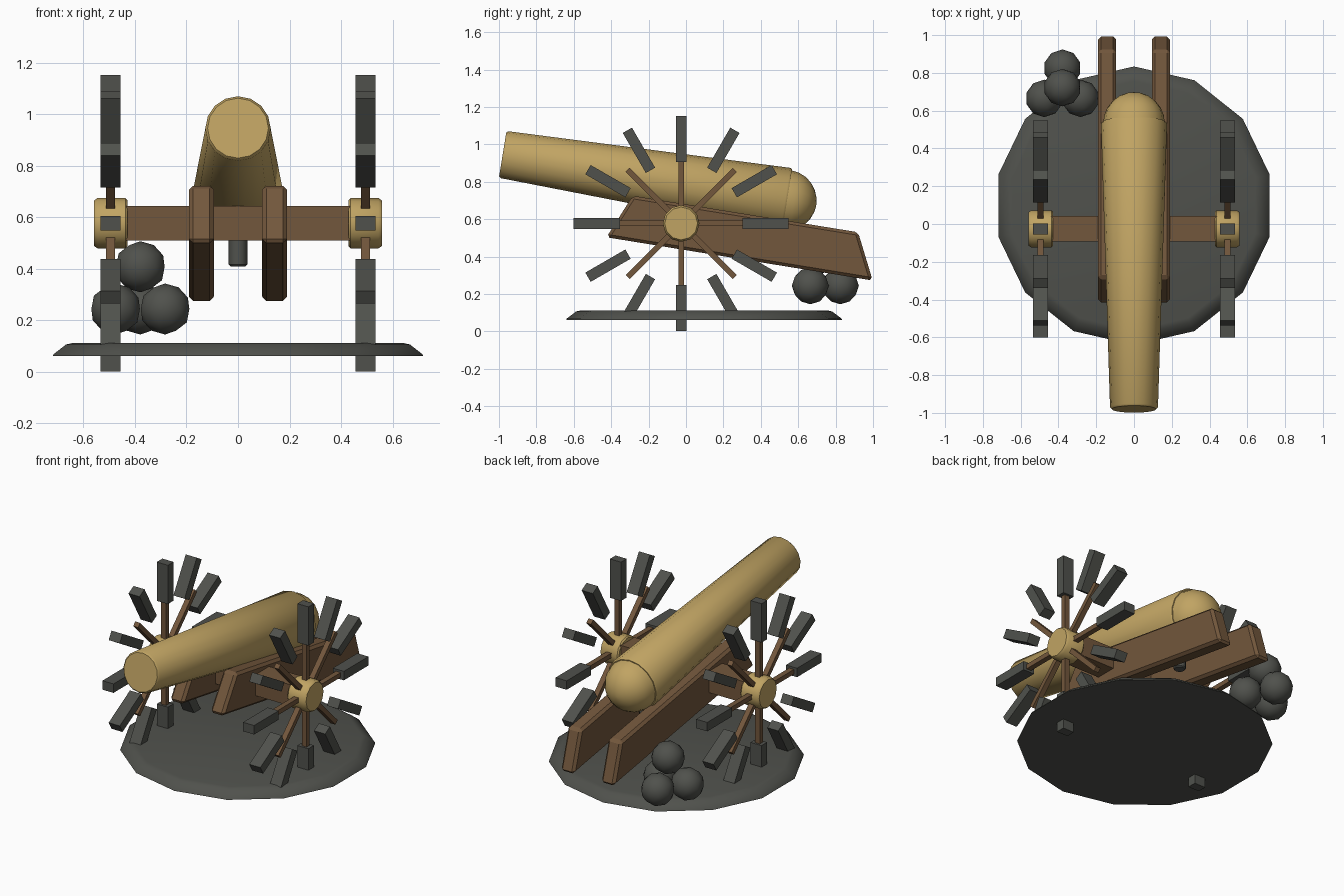
import bpy, bmesh
from math import sin, cos, pi, radians
from mathutils import Matrix, Vector

if "Cube" in bpy.data.objects:
    bpy.data.objects.remove(bpy.data.objects["Cube"], do_unlink=True)


def material(name, rgb):
    m = bpy.data.materials.new(name)
    m.use_nodes = True
    m.diffuse_color = (*rgb, 1)
    m.node_tree.nodes["Principled BSDF"].inputs["Base Color"].default_value = (*rgb, 1)
    return m


BRASS = material("brass", (0.53, 0.37, 0.125))
WOOD = material("brown_wood", (0.17, 0.095, 0.045))
IRON = material("dark_iron", (0.08, 0.083, 0.073))


def finish(bm, name, mat, smooth=None, bevel=0):
    bmesh.ops.recalc_face_normals(bm, faces=bm.faces)
    mesh = bpy.data.meshes.new(name)
    bm.to_mesh(mesh)
    bm.free()
    mesh.materials.append(mat)
    ob = bpy.data.objects.new(name, mesh)
    bpy.context.collection.objects.link(ob)
    if bevel:
        mod = ob.modifiers.new("Bevel", "BEVEL")
        mod.width = bevel
        mod.segments = 1
    if smooth:
        bpy.ops.object.select_all(action="DESELECT")
        ob.select_set(True)
        bpy.context.view_layer.objects.active = ob
        bpy.ops.object.shade_smooth_by_angle(angle=radians(smooth))
    return ob


def lathe(name, profile, sides, mat, matrix, smooth=40):
    """Turn (radius, height) pairs about local z, with closed ends."""
    bm = bmesh.new()
    rings = []
    for r, h in profile:
        rings.append([bm.verts.new((r * cos(a), r * sin(a), h))
                      for a in (pi / 2 + 2 * pi * i / sides for i in range(sides))])
    for lo, hi in zip(rings, rings[1:]):
        for i in range(sides):
            j = (i + 1) % sides
            bm.faces.new((lo[i], lo[j], hi[j], hi[i]))
    bm.faces.new(rings[0])
    bm.faces.new(rings[-1])
    bm.transform(matrix)
    return finish(bm, name, mat, smooth)


def add_box(bm, size, matrix):
    bmesh.ops.create_cube(bm, size=1, matrix=matrix @ Matrix.Diagonal((*size, 1)))


def move(x, y, z):
    return Matrix.Translation((x, y, z))


AXLE_Y, AXLE_Z = -0.026, 0.577

# Ground disc
lathe("ground_disc", [(0.737, 0.062), (0.735, 0.068), (0.685, 0.106), (0.66, 0.112)],
      14, IRON, move(0, 0.097, 0))

# Barrel with rounded breech
tilt = move(0, -0.98, 0.946) @ Matrix.Rotation(radians(-99.2), 4, "X")
lathe("barrel", [(0.118, 0), (0.127, 0.01), (0.175, 1.53), (0.168, 1.54)], 16, BRASS, tilt)
dome = [(0.163 * cos(a), 1.535 + 0.163 * sin(a)) for a in (radians(15 * k) for k in range(6))]
lathe("breech_dome", dome + [(0.01, 1.698)], 16, BRASS, tilt)

# Elevating screw under the breech
lathe("elevating_screw", [(0.03, 0.41), (0.036, 0.416), (0.036, 0.62)], 12, IRON, move(0, 0.41, 0))

# Trail beams
for side, label in ((1, "left"), (-1, "right")):
    bm = bmesh.new()
    outline = [(-0.285, 0.725), (0.92, 0.53), (0.998, 0.272), (-0.425, 0.503)]
    face = bm.faces.new([bm.verts.new((side * 0.142 - 0.048, y, z)) for y, z in outline])
    ext = bmesh.ops.extrude_face_region(bm, geom=[face])["geom"]
    bmesh.ops.translate(bm, vec=(0.096, 0, 0),
                        verts=[v for v in ext if isinstance(v, bmesh.types.BMVert)])
    finish(bm, "trail_beam_" + label, WOOD, bevel=0.016)

# Axle beam
bm = bmesh.new()
add_box(bm, (0.88, 0.135, 0.135), move(0, AXLE_Y, AXLE_Z))
finish(bm, "axle", WOOD)

# Wheels: hub, eight spokes, twelve separate rim blocks
for side, label in ((1, "left"), (-1, "right")):
    centre = move(side * 0.495, AXLE_Y, AXLE_Z)
    hub = centre @ Matrix.Rotation(side * pi / 2, 4, "Y")
    lathe("hub_" + label, [(0.09, -0.066), (0.098, -0.058), (0.098, 0.05), (0.088, 0.064)],
          12, BRASS, hub)
    spokes, blocks = bmesh.new(), bmesh.new()
    for i in range(8):
        add_box(spokes, (0.034, 0.03, 0.36),
                centre @ Matrix.Rotation(i * pi / 4, 4, "X") @ move(0, 0, 0.225))
    for i in range(12):
        add_box(blocks, (0.078, 0.057, 0.247),
                centre @ Matrix.Rotation(i * pi / 6, 4, "X") @ move(0, 0, 0.4515))
    finish(spokes, "spokes_" + label, WOOD)
    finish(blocks, "rim_blocks_" + label, IRON)

# Stacked shot
balls = [(-0.475, 0.665, 0.244), (-0.283, 0.665, 0.244), (-0.379, 0.825, 0.244), (-0.379, 0.722, 0.408)]
for n, pos in enumerate(balls, 1):
    bm = bmesh.new()
    bmesh.ops.create_icosphere(bm, subdivisions=2, radius=0.099, matrix=move(*pos))
    finish(bm, "shot_ball_%d" % n, IRON, smooth=60)
